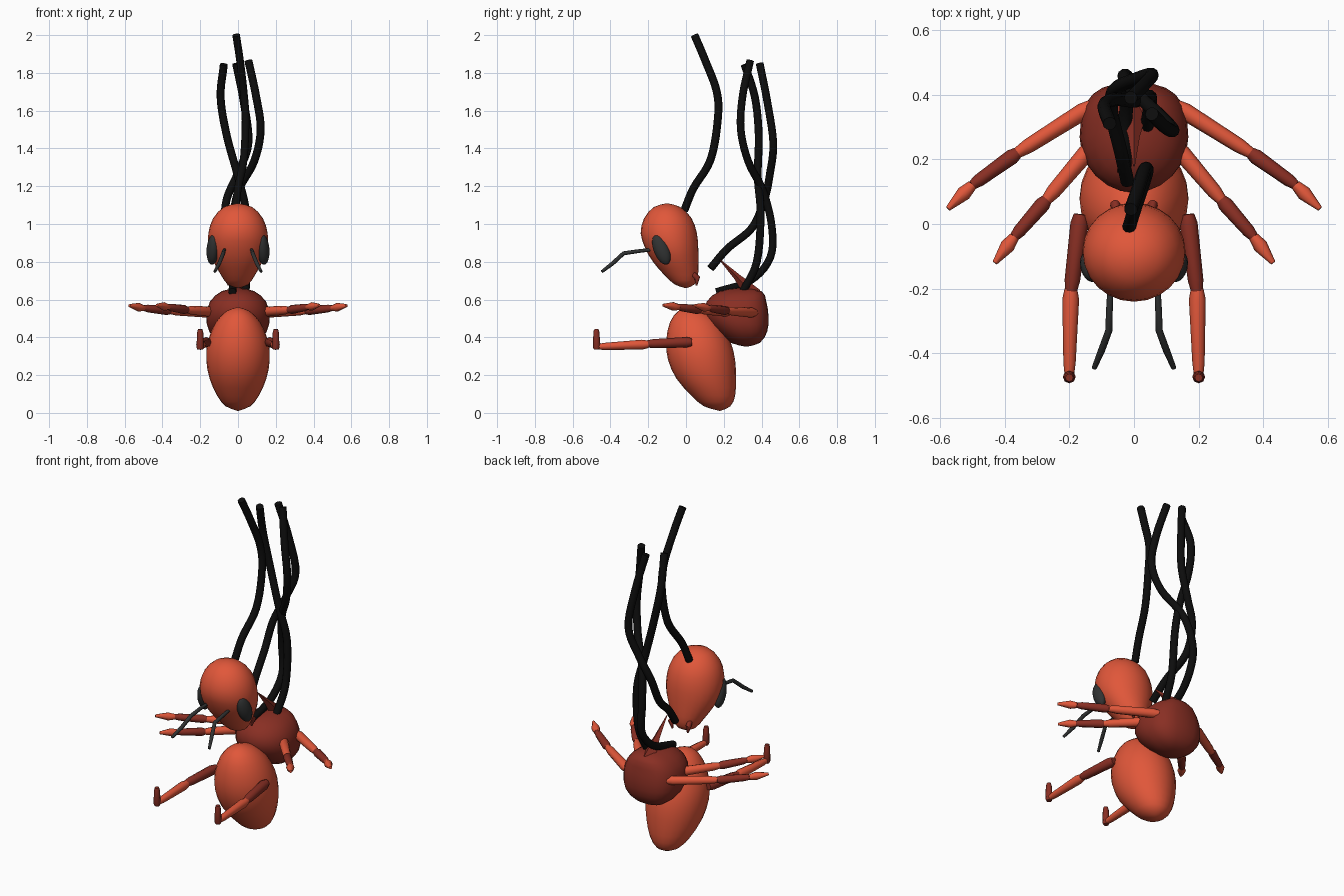
import bpy, bmesh, math
from mathutils import Vector

if "Cube" in bpy.data.objects:
    bpy.data.objects.remove(bpy.data.objects["Cube"])


def material(name, rgb):
    m = bpy.data.materials.new(name)
    m.diffuse_color = (*rgb, 1)
    m.use_nodes = True
    m.node_tree.nodes["Principled BSDF"].inputs["Base Color"].default_value = m.diffuse_color
    return m


ORANGE = material("orange_red", (0.75, 0.095, 0.042))
DARK = material("dark_red", (0.25, 0.028, 0.017))
GREY = material("dark_grey", (0.03, 0.032, 0.032))
BLACK = material("black", (0.004, 0.004, 0.004))


def finish(ob, mat, angle=40):
    ob.data.materials.clear()
    ob.data.materials.append(mat)
    bpy.ops.object.select_all(action='DESELECT')
    ob.select_set(True)
    bpy.context.view_layer.objects.active = ob
    bpy.ops.object.shade_smooth_by_angle(angle=math.radians(angle))
    return ob


def spline(pts, steps):
    """Catmull-Rom points through the given tuples."""
    p = [Vector(q) for q in pts]
    p = [p[0] * 2 - p[1]] + p + [p[-1] * 2 - p[-2]]
    out = []
    for i in range(1, len(p) - 2):
        a, b, c, d = p[i - 1:i + 3]
        for k in range(steps):
            t = k / steps
            out.append(0.5 * (2 * b + (c - a) * t + (2 * a - 5 * b + 4 * c - d) * t * t
                              + (3 * b - a - 3 * c + d) * t ** 3))
    return out + [p[-2]]


def body(name, rings, mat, sides=24, square=1.0):
    """Loft of rings given as (z, front y, back y, half width)."""
    rows = spline(rings, 2)
    bm = bmesh.new()
    loops = []
    for z, y0, y1, w in rows[1:-1]:
        ring = []
        for i in range(sides):
            a = 2 * math.pi * i / sides
            c, s = math.cos(a), math.sin(a)
            e = square if s > 0 else 1.0
            x = w * math.copysign(abs(c) ** e, c)
            y = (y0 + y1) / 2 + (y1 - y0) / 2 * math.copysign(abs(s) ** e, s)
            ring.append(bm.verts.new((x, y, z)))
        loops.append(ring)
    for a, b in zip(loops, loops[1:]):
        for i in range(sides):
            j = (i + 1) % sides
            bm.faces.new((a[i], a[j], b[j], b[i]))
    for ring, row in ((loops[0], rows[0]), (loops[-1], rows[-1])):
        pole = bm.verts.new((0, row[1], row[0]))
        for i in range(sides):
            bm.faces.new((ring[i], ring[(i + 1) % sides], pole))
    bmesh.ops.recalc_face_normals(bm, faces=bm.faces)
    me = bpy.data.meshes.new(name)
    bm.to_mesh(me)
    bm.free()
    ob = bpy.data.objects.new(name, me)
    bpy.context.collection.objects.link(ob)
    return finish(ob, mat, 60)


def tube(name, pts, radii, mat, res=2):
    """Capped round tube along a path with one radius per point."""
    cu = bpy.data.curves.new(name, 'CURVE')
    cu.dimensions = '3D'
    cu.bevel_depth = 1.0
    cu.bevel_resolution = res
    cu.use_fill_caps = True
    sp = cu.splines.new('POLY')
    sp.points.add(len(pts) - 1)
    for q, co, r in zip(sp.points, pts, radii):
        q.co = (*co, 1)
        q.radius = r
    ob = bpy.data.objects.new(name, cu)
    bpy.context.collection.objects.link(ob)
    bpy.ops.object.select_all(action='DESELECT')
    ob.select_set(True)
    bpy.context.view_layer.objects.active = ob
    bpy.ops.object.convert(target='MESH')
    return finish(bpy.context.object, mat, 50)


def limb(name, a, b, r0, r1, mat):
    """Leg segment that narrows a little at both ends."""
    a, b = Vector(a), Vector(b)
    pts = [a, a.lerp(b, 0.12), a.lerp(b, 0.85), b]
    tube(name, pts, [r0 * 0.75, r0, r1, r1 * 0.75], mat)


# Head, thorax and abdomen
body("head", [(1.11, -.10, -.10, 0), (1.09, -.17, -.03, .075), (1.03, -.222, .03, .132),
              (.95, -.24, .058, .157), (.87, -.215, .065, .155), (.80, -.175, .066, .13),
              (.73, -.115, .064, .09), (.68, -.06, .045, .055), (.66, 0, 0, 0)], ORANGE)
body("thorax", [(.662, .29, .29, 0), (.645, .18, .40, .085), (.59, .11, .425, .148),
                (.51, .10, .437, .168), (.43, .16, .43, .152), (.37, .24, .39, .09),
                (.35, .32, .32, 0)], DARK, square=0.75)
body("abdomen", [(.56, .02, .02, 0), (.54, -.04, .10, .06), (.48, -.085, .18, .118),
                 (.38, -.105, .235, .16), (.28, -.095, .26, .168), (.18, -.05, .265, .15),
                 (.09, .03, .26, .11), (.035, .095, .235, .065), (.01, .18, .18, 0)], ORANGE)

# Thin spike rising from the thorax
tube("thorax_spike", [(0, .36, .62), (0, .27, .72), (0, .18, .81)], [.045, .018, .003], DARK, 0)

for s, side in ((-1, "left"), (1, "right")):
    # Eye
    bpy.ops.mesh.primitive_uv_sphere_add(segments=20, ring_count=12, radius=1,
                                         location=(s * .133, -.13, .865))
    eye = bpy.context.object
    eye.name = side + "_eye"
    eye.scale = (.033, .042, .085)
    eye.rotation_euler = (math.radians(22), 0, s * math.radians(-12))
    finish(eye, GREY, 60)

    # Antenna and mandible
    tube(side + "_antenna", [(s * .07, -.17, .865), (s * .075, -.24, .858), (s * .078, -.33, .845),
                             (s * .10, -.39, .79), (s * .123, -.445, .748)],
         [.008, .01, .011, .011, .008], GREY)
    tube(side + "_mandible", [(s * .05, .03, .74), (s * .058, .06, .715), (s * .05, .055, .675)],
         [.014, .016, .005], DARK)

    # Lower legs with upturned feet
    limb(side + "_lower_thigh", (s * .165, .03, .375), (s * .195, -.21, .365), .028, .024, DARK)
    limb(side + "_lower_shin", (s * .195, -.20, .363), (s * .2, -.47, .35), .026, .019, ORANGE)
    limb(side + "_lower_foot", (s * .2, -.472, .335), (s * .2, -.475, .443), .02, .016, DARK)

    # Two pairs of side legs reaching out from the thorax
    for tag, pts in (("middle", [(.13, .24, .535), (.27, .075, .545), (.37, -.04, .56), (.43, -.12, .57)]),
                     ("rear", [(.13, .365, .53), (.36, .22, .54), (.50, .12, .555), (.575, .047, .568)])):
        p = [Vector((s * x, y, z)) for x, y, z in pts]
        limb(f"{side}_{tag}_thigh", p[0], p[1], .027, .023, ORANGE)
        limb(f"{side}_{tag}_shin", p[1], p[2], .024, .02, DARK)
        tube(f"{side}_{tag}_foot", [p[2], p[2].lerp(p[3], .35), p[3]], [.016, .023, .008], ORANGE)

# Hanging cables
CABLES = {
    "head_cable": [(-.015, -.01, 1.07), (0, .04, 1.19), (.03, .13, 1.34), (.04, .168, 1.55),
                   (.03, .163, 1.7), (.01, .10, 1.87), (-.01, .045, 2.0)],
    "loose_cable": [(-.02, .13, .765), (-.04, .22, .87), (-.07, .35, .98), (-.06, .415, 1.13),
                    (.0, .445, 1.27), (.055, .462, 1.43), (.03, .43, 1.65), (-.01, .39, 1.85)],
    "front_cable": [(-.03, .16, .64), (-.025, .34, .70), (-.02, .445, .82), (-.03, .455, .98),
                    (.0, .41, 1.17), (.085, .33, 1.33), (.12, .29, 1.5), (.095, .30, 1.68),
                    (.055, .34, 1.865)],
    "back_cable": [(.04, .30, .64), (.05, .375, .80), (.045, .395, 1.05), (0, .38, 1.25),
                   (-.06, .385, 1.47), (-.092, .365, 1.67), (-.075, .31, 1.845)],
}
for name, pts in CABLES.items():
    path = spline(pts, 5)
    tube(name, path, [.021] * len(path), BLACK, 3)
